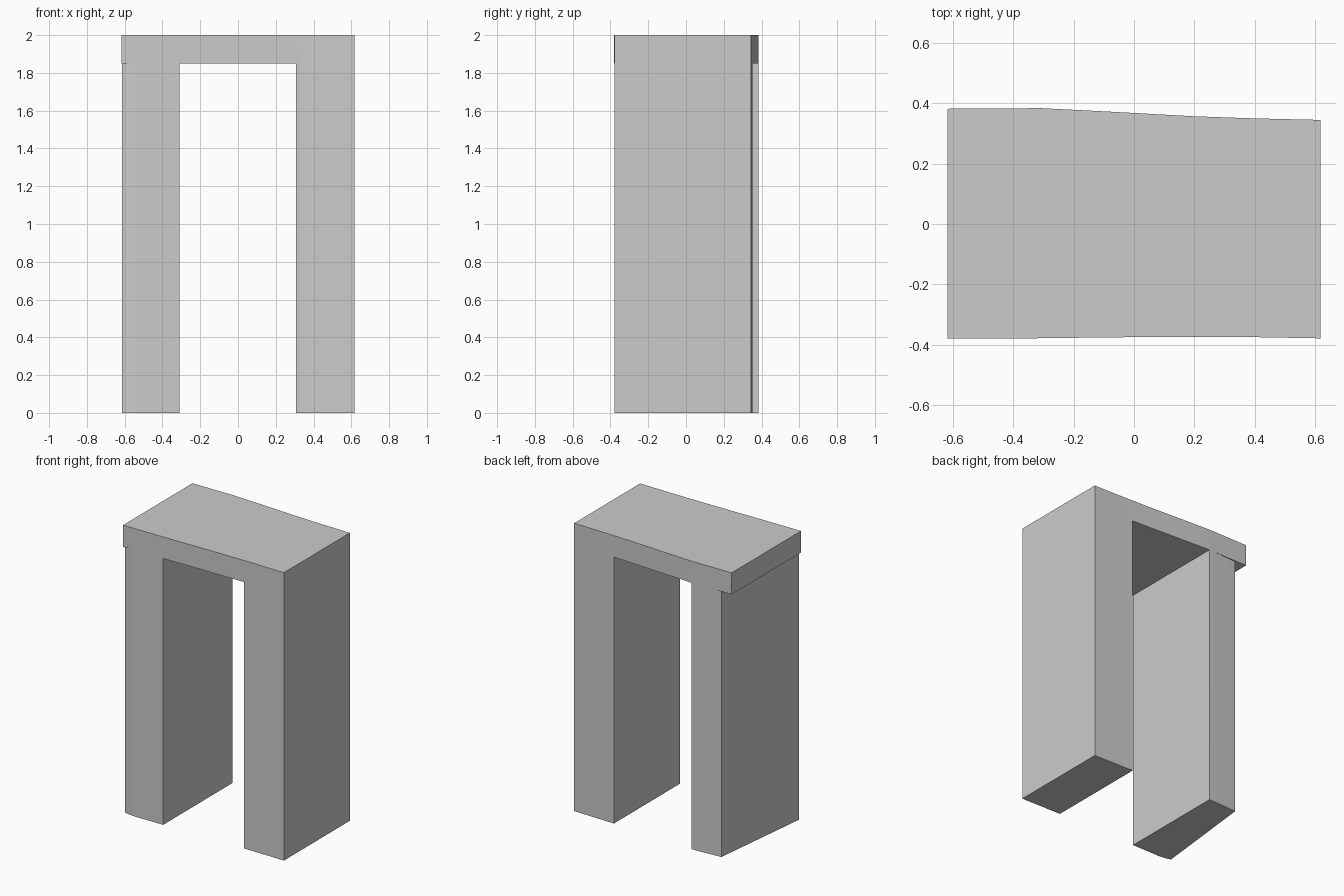
import bpy, bmesh

if "Cube" in bpy.data.objects:
    bpy.data.objects.remove(bpy.data.objects["Cube"])


def prism(name, outline, z0, z1):
    """Extrude a plan outline (counter-clockwise x, y) from z0 to z1."""
    bm = bmesh.new()
    face = bm.faces.new([bm.verts.new((x, y, z0)) for x, y in outline])
    res = bmesh.ops.extrude_face_region(bm, geom=[face])
    top = [v for v in res["geom"] if isinstance(v, bmesh.types.BMVert)]
    bmesh.ops.translate(bm, verts=top, vec=(0, 0, z1 - z0))
    bmesh.ops.recalc_face_normals(bm, faces=bm.faces)
    mesh = bpy.data.meshes.new(name)
    bm.to_mesh(mesh)
    bm.free()
    obj = bpy.data.objects.new(name, mesh)
    bpy.context.collection.objects.link(obj)
    return obj


def carve(obj, cutter):
    """Subtract the cutter and discard it."""
    cutter.hide_render = True
    mod = obj.modifiers.new("carve", "BOOLEAN")
    mod.operation = "DIFFERENCE"
    mod.solver = "EXACT"
    mod.object = cutter
    bpy.context.view_layer.objects.active = obj
    bpy.ops.object.modifier_apply(modifier=mod.name)
    bpy.data.objects.remove(cutter)


# Gently wavy plan shape of the whole gateway
front = [(-0.618, -0.38), (-0.34, -0.379), (-0.1, -0.376), (0.12, -0.374),
         (0.34, -0.374), (0.618, -0.379)]
back = [(0.618, 0.345), (0.4, 0.35), (0.2, 0.357), (0, 0.368),
        (-0.15, 0.376), (-0.31, 0.384), (-0.44, 0.383), (-0.618, 0.382)]
gateway = prism("gateway", front + back, 0, 2)

# Opening between the two legs
carve(gateway, prism("opening_cutter",
                     [(-0.31, -0.6), (0.307, -0.6), (0.307, 0.6), (-0.31, 0.6)], -0.2, 1.85))

# Tapering outer side of the left leg, leaving the top slab overhanging
carve(gateway, prism("left_leg_cutter",
                     [(-0.54, -0.6), (-0.54, -0.3785), (-0.58, -0.374), (-0.615, -0.364),
                      (-0.533, 0.374), (-0.33, 0.385), (-0.33, 0.6),
                      (-0.9, 0.6), (-0.9, -0.6)][::-1], -0.2, 1.85))

# Soft shading along the wavy sides, crisp corners
bpy.ops.object.select_all(action="DESELECT")
gateway.select_set(True)
bpy.context.view_layer.objects.active = gateway
bpy.ops.object.shade_smooth_by_angle(angle=0.5)
